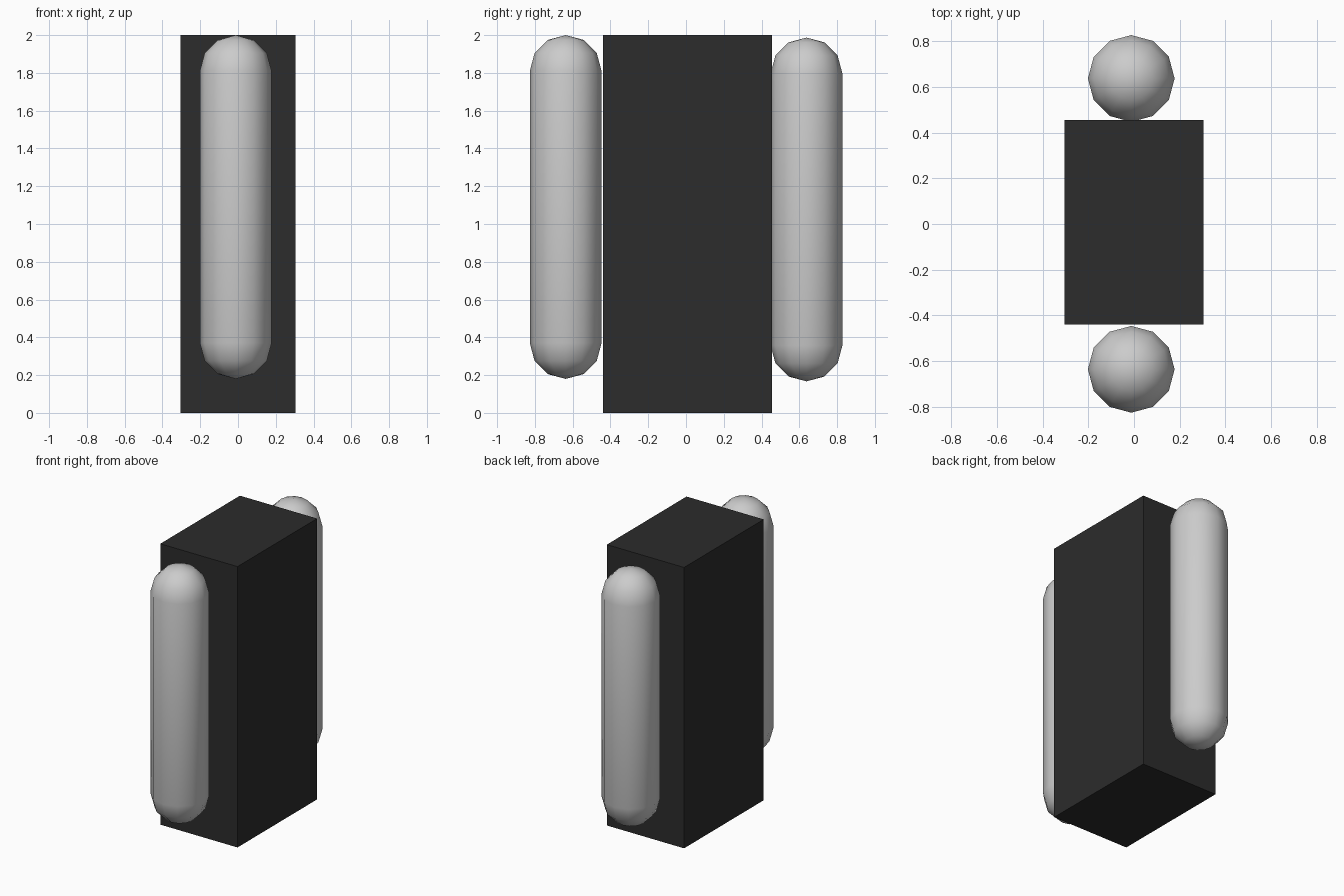
import bpy, bmesh
from math import radians
from mathutils import Vector

if "Cube" in bpy.data.objects:
    bpy.data.objects.remove(bpy.data.objects["Cube"])

# dark cabinet body
bpy.ops.mesh.primitive_cube_add(size=1, location=(0, 0.008, 1))
body = bpy.context.object
body.name = "body"
body.scale = (0.608, 0.896, 2.0)
dark = bpy.data.materials.new("dark")
dark.diffuse_color = (0.025, 0.025, 0.025, 1)
dark.use_nodes = True
dark.node_tree.nodes["Principled BSDF"].inputs["Base Color"].default_value = dark.diffuse_color
body.data.materials.append(dark)


def capsule(name, y, bottom, top, radius=0.19):
    """Upright low-poly capsule: a sphere whose equator is stretched apart."""
    bm = bmesh.new()
    bmesh.ops.create_uvsphere(bm, u_segments=12, v_segments=6, radius=radius)
    equator = [e for e in bm.edges if all(abs(v.co.z) < 1e-4 for v in e.verts)]
    bmesh.ops.split_edges(bm, edges=equator)
    half = (top - bottom) / 2 - radius
    for f in bm.faces:
        f.smooth = True
    # move each hemisphere to its end
    upper = {v for f in bm.faces if f.calc_center_median().z > 0 for v in f.verts}
    for v in bm.verts:
        v.co.z += half if v in upper else -half
    # join the hemispheres with straight side walls
    rims = [e for e in bm.edges if e.is_boundary]
    walls = bmesh.ops.bridge_loops(bm, edges=rims)["faces"]
    for f in walls:
        f.smooth = True
    bmesh.ops.recalc_face_normals(bm, faces=bm.faces)
    mesh = bpy.data.meshes.new(name)
    bm.to_mesh(mesh)
    bm.free()
    obj = bpy.data.objects.new(name, mesh)
    obj.location = (-0.012, y, (top + bottom) / 2)
    bpy.context.collection.objects.link(obj)


# front and back tubes
capsule("front_tube", -0.637, 0.18, 2.0)
capsule("back_tube", 0.638, 0.167, 1.987)
